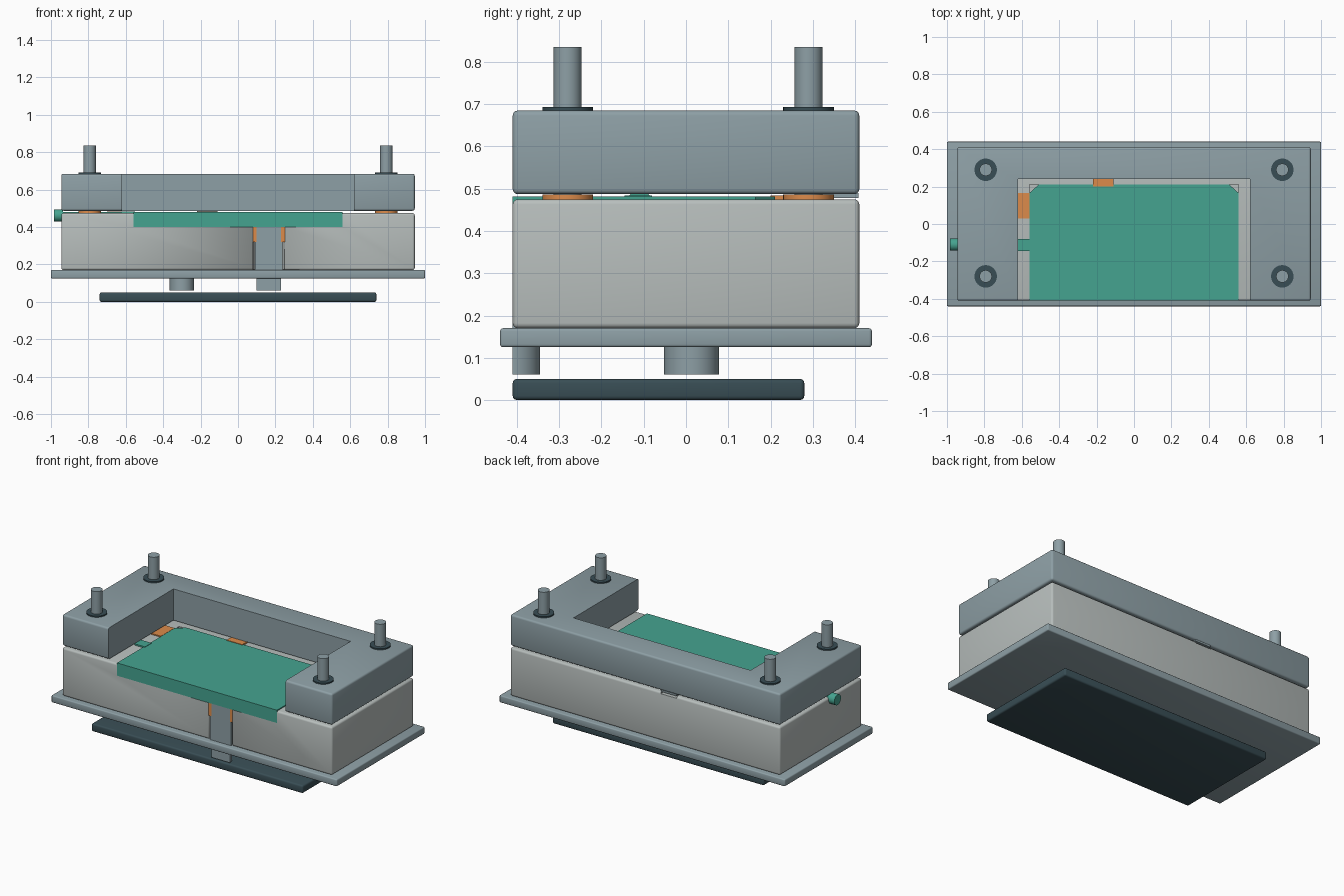
import bpy, bmesh, math

if "Cube" in bpy.data.objects:
    bpy.data.objects.remove(bpy.data.objects["Cube"])

PALETTE = {"steel": (0.27, 0.35, 0.38, 1), "pale": (0.48, 0.52, 0.51, 1),
           "dark": (0.04, 0.075, 0.09, 1), "green": (0.06, 0.37, 0.28, 1),
           "orange": (0.72, 0.26, 0.07, 1)}
MATS = {}
for key, col in PALETTE.items():
    MATS[key] = bpy.data.materials.new(key)
    MATS[key].diffuse_color = col


def activate(ob):
    bpy.ops.object.select_all(action='DESELECT')
    ob.select_set(True)
    bpy.context.view_layer.objects.active = ob


def apply_mod(ob, mod):
    activate(ob)
    bpy.ops.object.modifier_apply(modifier=mod.name)


def prism(name, pts, z0, z1, mat, bevel=0.0, smooth=False):
    """Extrude a closed xy profile from z0 to z1."""
    bm = bmesh.new()
    face = bm.faces.new([bm.verts.new((x, y, z0)) for x, y in pts])
    ext = bmesh.ops.extrude_face_region(bm, geom=[face])
    verts = [g for g in ext["geom"] if isinstance(g, bmesh.types.BMVert)]
    bmesh.ops.translate(bm, verts=verts, vec=(0, 0, z1 - z0))
    bmesh.ops.recalc_face_normals(bm, faces=bm.faces)
    me = bpy.data.meshes.new(name)
    bm.to_mesh(me)
    bm.free()
    ob = bpy.data.objects.new(name, me)
    bpy.context.collection.objects.link(ob)
    me.materials.append(MATS[mat])
    if bevel:
        mod = ob.modifiers.new("bevel", 'BEVEL')
        mod.width, mod.segments = bevel, 3
        apply_mod(ob, mod)
    if smooth or bevel:
        activate(ob)
        bpy.ops.object.shade_smooth_by_angle(angle=math.radians(35))
    return ob


def box(name, x0, x1, y0, y1, z0, z1, mat, bevel=0.0):
    return prism(name, [(x0, y0), (x1, y0), (x1, y1), (x0, y1)], z0, z1, mat, bevel)


def arc(x, y, r, a0=0, a1=360, n=40):
    steps = n if a1 - a0 == 360 else n + 1
    return [(x + r * math.cos(math.radians(a0 + (a1 - a0) * i / n)),
             y + r * math.sin(math.radians(a0 + (a1 - a0) * i / n))) for i in range(steps)]


def cylinder(name, x, y, r, z0, z1, mat):
    return prism(name, arc(x, y, r), z0, z1, mat, smooth=True)


def cut(ob, cutter):
    cutter.hide_render = True
    mod = ob.modifiers.new("cut", 'BOOLEAN')
    mod.operation, mod.solver, mod.object = 'DIFFERENCE', 'EXACT', cutter
    apply_mod(ob, mod)
    bpy.data.objects.remove(cutter)


FRONT = -0.41

# Plates at the bottom
box("lower_plate", -0.74, 0.74, FRONT, 0.28, 0.0, 0.05, "dark", 0.01)
box("base_plate", -1, 1, -0.44, 0.44, 0.125, 0.17, "steel", 0.007)

# Lower block with the tray pocket, rod bore and rear slot
lower = box("lower_block", -0.945, 0.945, FRONT, 0.41, 0.17, 0.475, "pale", 0.012)
cut(lower, box("pocket_cutter", -0.56, 0.56, -0.5, 0.21, 0.4, 0.6, "pale"))
cut(lower, cylinder("bore_cutter", 0.165, FRONT, 0.085, 0.172, 0.45, "pale"))
cut(lower, box("slot_cutter", -0.22, -0.11, 0.19, 0.5, 0.465, 0.6, "pale"))

# U-shaped upper frame, open at the front
upper = box("upper_frame", -0.945, 0.945, FRONT, 0.41, 0.487, 0.685, "steel", 0.012)
cut(upper, box("opening_cutter", -0.62, 0.62, -0.6, 0.24, 0.4, 0.8, "steel"))

# Green tray with clipped back corners
prism("tray", [(-0.56, FRONT), (0.56, FRONT), (0.56, 0.165), (0.51, 0.21),
               (-0.51, 0.21), (-0.56, 0.165)], 0.4, 0.481, "green")

# Side connector through the left wall
rod = cylinder("side_connector", 0, 0, 0.033, 0, 0.05, "green")
rod.rotation_euler = (0, math.radians(90), 0)
rod.location = (-0.985, -0.11, 0.462)
box("connector_arm", -0.94, -0.55, -0.135, -0.085, 0.45, 0.481, "green")
box("connector_collar", -0.625, -0.55, -0.145, -0.08, 0.44, 0.484, "green")

# Orange contacts and the rear tongue
box("side_contact", -0.7, -0.56, 0.03, 0.165, 0.46, 0.482, "orange")
box("rear_contact", -0.22, -0.11, 0.2, 0.3, 0.46, 0.484, "orange")
box("rear_tongue", -0.22, -0.11, 0.3, 0.408, 0.478, 0.49, "steel")

# Guide pins with collars and bushings
for side, sx in (("left", -0.793), ("right", 0.793)):
    for end, y in (("front", -0.28), ("back", 0.29)):
        tag = end + "_" + side
        cylinder("guide_pin_" + tag, sx, y, 0.033, 0.4, 0.835, "steel")
        cylinder("pin_collar_" + tag, sx, y, 0.06, 0.68, 0.693, "dark")
        cylinder("pin_bushing_" + tag, sx, y, 0.06, 0.46, 0.4865, "orange")

# Push rods: one whole, one sectioned at the front face
cylinder("push_rod_inner", -0.3, 0.013, 0.065, 0.06, 0.395, "steel")
prism("push_rod_sectioned", arc(0.165, FRONT, 0.065, 0, 180), 0.06, 0.4, "steel", smooth=True)
half_ring = lambda r: arc(0.165, FRONT, r, 0, 180) + arc(0.165, FRONT, 0.065, 0, 180)[::-1]
prism("rod_seal", half_ring(0.085), 0.32, 0.4, "orange", smooth=True)
prism("rod_sleeve", half_ring(0.074), 0.17, 0.32, "steel", smooth=True)

for m in bpy.data.materials:
    if m.users and not m.is_grease_pencil:
        m.use_nodes = True
        m.node_tree.nodes["Principled BSDF"].inputs["Base Color"].default_value = m.diffuse_color
